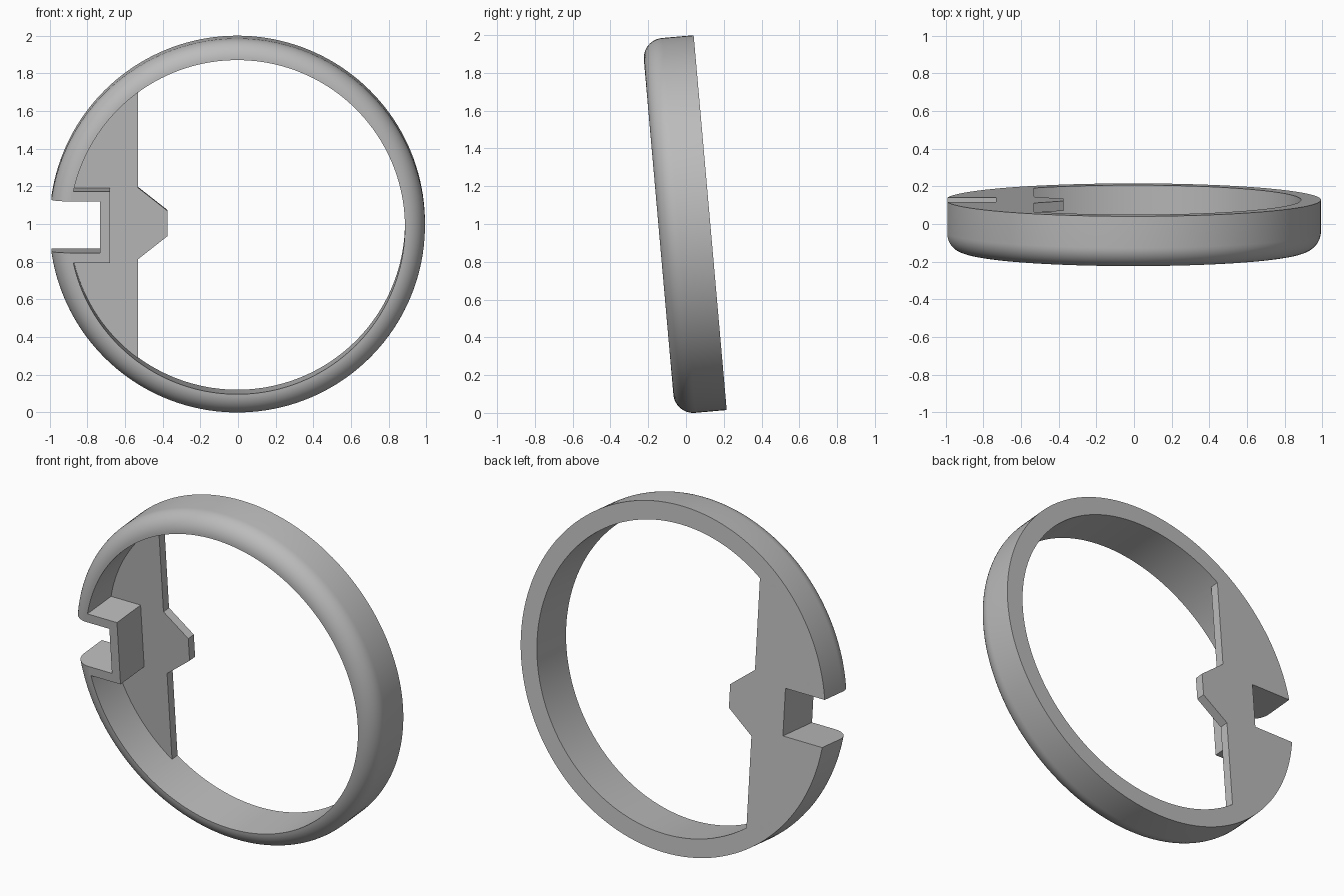
import bpy, bmesh, math
from mathutils import Matrix

cube = bpy.data.objects.get("Cube")
if cube:
    bpy.data.objects.remove(cube, do_unlink=True)

XC = -0.004                     # ring centre in x
R_OUT, R_IN, DEPTH = 0.996, 0.89, 0.274
PLATE_T = 0.052
SEG = 160

grey = bpy.data.materials.new("plain grey")
grey.use_nodes = True
colour = (0.5, 0.5, 0.5, 1)
grey.diffuse_color = colour
grey.node_tree.nodes["Principled BSDF"].inputs["Base Color"].default_value = colour


def make_object(name, bm):
    bmesh.ops.recalc_face_normals(bm, faces=bm.faces)
    mesh = bpy.data.meshes.new(name)
    bm.to_mesh(mesh)
    bm.free()
    mesh.materials.append(grey)
    obj = bpy.data.objects.new(name, mesh)
    bpy.context.collection.objects.link(obj)
    return obj


def prism(name, outline, y0, y1):
    """Extrude an (x, z) outline from y0 to y1."""
    bm = bmesh.new()
    face = bm.faces.new([bm.verts.new((x, y0, z)) for x, z in outline])
    ext = bmesh.ops.extrude_face_region(bm, geom=[face])
    verts = [v for v in ext["geom"] if isinstance(v, bmesh.types.BMVert)]
    bmesh.ops.translate(bm, vec=(0, y1 - y0, 0), verts=verts)
    return make_object(name, bm)


def box(name, x0, x1, y0, y1, half_z):
    return prism(name, [(x0, -half_z), (x1, -half_z), (x1, half_z), (x0, half_z)], y0, y1)


def combine(target, other, operation):
    mod = target.modifiers.new(operation.title(), 'BOOLEAN')
    mod.operation, mod.solver, mod.object = operation, 'EXACT', other
    bpy.context.view_layer.objects.active = target
    bpy.ops.object.modifier_apply(modifier=mod.name)
    bpy.data.objects.remove(other, do_unlink=True)


# Ring: wall section with a rounded outer front edge, turned about y
fillet = R_OUT - R_IN
section = [(R_IN, 0), (R_OUT, 0)]
for i in range(13):
    a = math.radians(90 * i / 12)
    section.append((R_IN + fillet * math.cos(a), -DEPTH + fillet - fillet * math.sin(a)))
bm = bmesh.new()
loops = []
for i in range(SEG):
    a = 2 * math.pi * i / SEG
    loops.append([bm.verts.new((XC + r * math.cos(a), y, r * math.sin(a))) for r, y in section])
n = len(section)
for i in range(SEG):
    p, q = loops[i], loops[(i + 1) % SEG]
    for j in range(n):
        k = (j + 1) % n
        bm.faces.new((p[j], p[k], q[k], q[j]))
ring = make_object("ring_with_latch", bm)

# Side plate: circle segment with a pointed tab, set flush with the back
EDGE, TIP, r = -0.53, -0.375, 0.945
a0 = math.acos((EDGE - XC) / r)
outline = [(EDGE, -0.19), (TIP, -0.068), (TIP, 0.068), (EDGE, 0.19)]
for i in range(41):
    a = a0 + (2 * math.pi - 2 * a0) * i / 40
    outline.append((XC + r * math.cos(a), r * math.sin(a)))
combine(ring, prism("side_plate", outline, -PLATE_T, 0), 'UNION')

# Slot housing and the open slot through it
combine(ring, box("slot_housing", -0.885, -0.68, -DEPTH, -0.02, 0.19), 'UNION')
combine(ring, box("slot_cutter", -1.2, -0.733, -0.5, 0.2, 0.137), 'DIFFERENCE')

# Lean the top forward and stand the part on the ground
ring.data.transform(Matrix.Translation((0, 0.128, 1.008)) @ Matrix.Rotation(math.radians(5.04), 4, 'X'))
low = min(v.co.z for v in ring.data.vertices)
ring.data.transform(Matrix.Translation((0, 0, -low)))

bpy.ops.object.select_all(action='DESELECT')
ring.select_set(True)
bpy.context.view_layer.objects.active = ring
bpy.ops.object.shade_smooth_by_angle(angle=math.radians(30))
